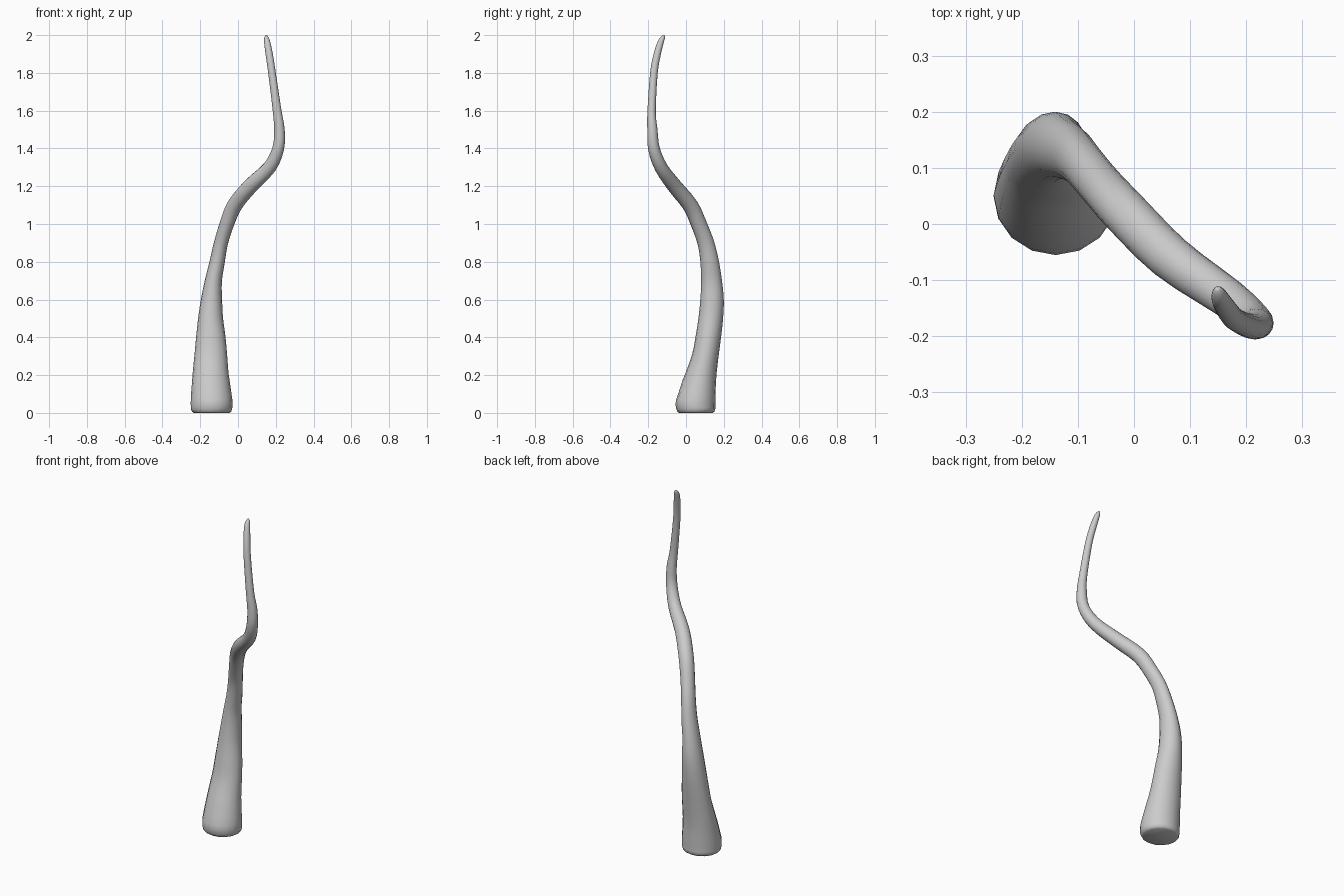
import bpy, bmesh, math
from mathutils import Vector

SIDES, STEPS = 16, 3

# Spine stations: x, y, z, radius along x, radius along y
stations = [
    (-0.140, 0.052, 0.02, 0.109, 0.103), (-0.140, 0.052, 0.07, 0.110, 0.104),
    (-0.145, 0.080, 0.20, 0.096, 0.082), (-0.144, 0.102, 0.30, 0.087, 0.070),
    (-0.144, 0.118, 0.40, 0.078, 0.067), (-0.145, 0.131, 0.50, 0.066, 0.065),
    (-0.140, 0.138, 0.60, 0.056, 0.062), (-0.130, 0.135, 0.70, 0.045, 0.055),
    (-0.110, 0.125, 0.80, 0.040, 0.049), (-0.090, 0.105, 0.90, 0.037, 0.044),
    (-0.059, 0.068, 1.00, 0.038, 0.042), (-0.017, 0.022, 1.10, 0.041, 0.042),
    (0.065, -0.060, 1.20, 0.041, 0.040), (0.167, -0.132, 1.30, 0.036, 0.035),
    (0.213, -0.170, 1.40, 0.031, 0.031), (0.219, -0.178, 1.50, 0.028, 0.027),
    (0.207, -0.182, 1.60, 0.023, 0.022), (0.180, -0.170, 1.80, 0.020, 0.020),
    (0.165, -0.152, 1.90, 0.019, 0.019), (0.154, -0.133, 1.965, 0.016, 0.016),
    (0.150, -0.120, 1.99, 0.010, 0.010), (0.149, -0.115, 1.999, 0.003, 0.003),
]


def spline(a, b, c, d, t):
    return tuple(0.5 * (2 * q + (r - p) * t + (2 * p - 5 * q + 4 * r - s) * t * t
                        + (3 * q - p - 3 * r + s) * t ** 3)
                 for p, q, r, s in zip(a, b, c, d))


# Smooth the spine
n = len(stations)
pts = []
for i in range(n - 1):
    quad = [stations[min(max(i + k, 0), n - 1)] for k in (-1, 0, 1, 2)]
    pts += [spline(*quad, j / STEPS) for j in range(STEPS)]
pts.append(stations[-1])
# Rounded lower rim of the flat foot
x, y, z, a, b = stations[0]
pts = [(x, y, 0.0, a * 0.86, b * 0.86), (x, y, 0.006, a * 0.95, b * 0.95)] + pts

# Sweep rings along the spine, turning each with the spine direction
bm = bmesh.new()
rings = []
up, side = Vector((0, 0, 1)), Vector((1, 0, 0))
for i, (x, y, z, a, b) in enumerate(pts):
    tangent = (Vector(pts[min(i + 1, len(pts) - 1)][:3])
               - Vector(pts[max(i - 1, 0)][:3])).normalized()
    if z < 0.12:
        tangent = Vector((0, 0, 1))
    side = up.rotation_difference(tangent) @ side
    up = tangent
    other = up.cross(side)
    ring = []
    for k in range(SIDES):
        ang = math.tau * k / SIDES
        ring.append(bm.verts.new(Vector((x, y, z)) + side * a * math.cos(ang)
                                 + other * b * math.sin(ang)))
    rings.append(ring)
for lo, hi in zip(rings, rings[1:]):
    for k in range(SIDES):
        m = (k + 1) % SIDES
        bm.faces.new((lo[k], lo[m], hi[m], hi[k]))
bm.faces.new(rings[0][::-1])
bm.faces.new(rings[-1])

mesh = bpy.data.meshes.new("curved_stalk")
bm.to_mesh(mesh)
bm.free()
stalk = bpy.data.objects.new("curved_stalk", mesh)
bpy.context.collection.objects.link(stalk)
bpy.context.view_layer.objects.active = stalk
stalk.select_set(True)
bpy.ops.object.shade_smooth_by_angle(angle=math.radians(50))
